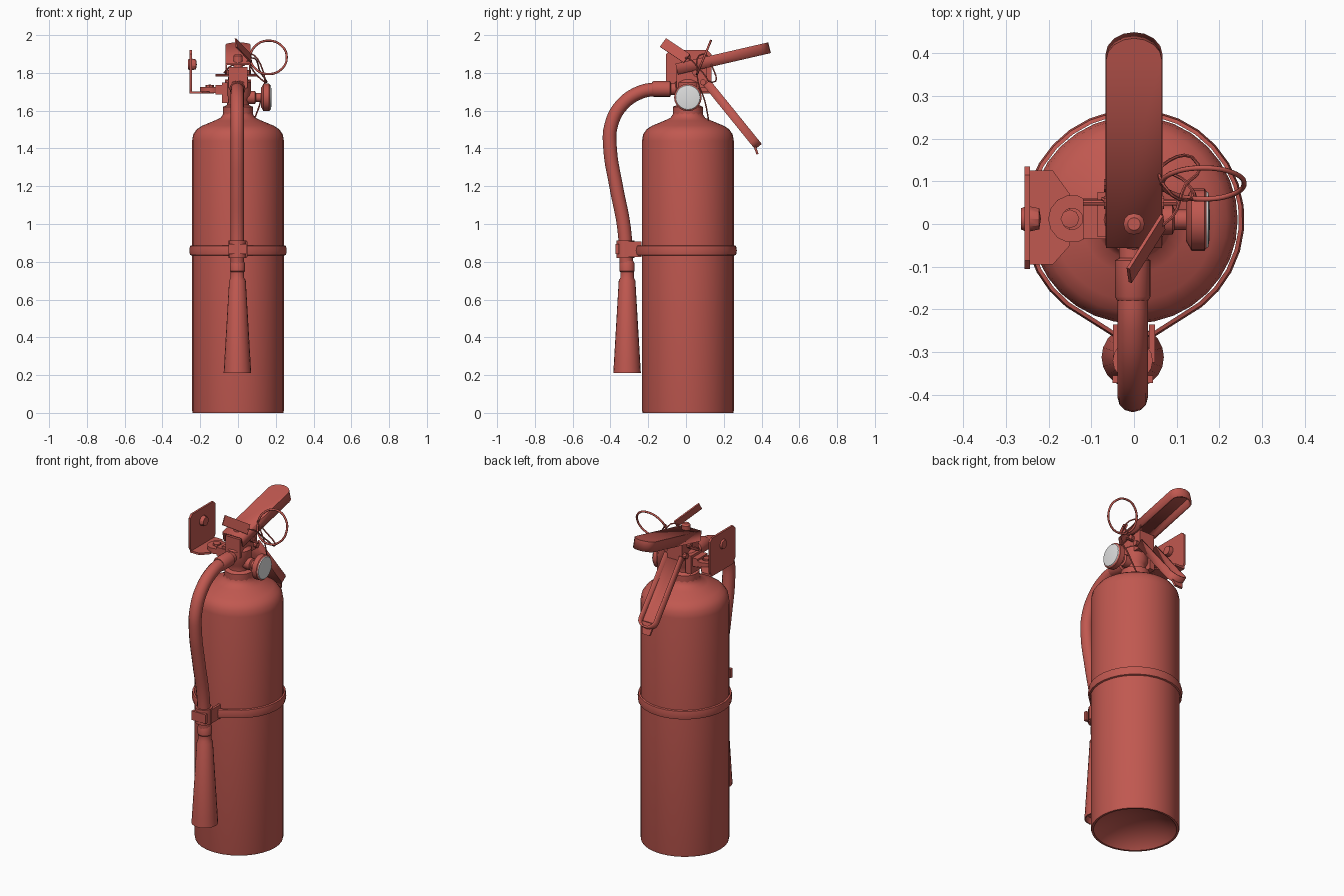
import bpy, bmesh, math
from mathutils import Matrix, Vector

if "Cube" in bpy.data.objects:
    bpy.data.objects.remove(bpy.data.objects["Cube"])


def material(name, rgb):
    m = bpy.data.materials.new(name)
    m.diffuse_color = (*rgb, 1)
    m.use_nodes = True
    m.node_tree.nodes["Principled BSDF"].inputs["Base Color"].default_value = m.diffuse_color
    return m


RED = material("red_paint", (0.53, 0.098, 0.08))
WHITE = material("gauge_white", (0.74, 0.74, 0.74))


def finish(name, bm, matrix=None, mat=RED, smooth=35):
    bmesh.ops.remove_doubles(bm, verts=bm.verts, dist=1e-5)
    bmesh.ops.recalc_face_normals(bm, faces=bm.faces)
    if matrix:
        bm.transform(matrix)
    me = bpy.data.meshes.new(name)
    bm.to_mesh(me)
    bm.free()
    ob = bpy.data.objects.new(name, me)
    bpy.context.collection.objects.link(ob)
    me.materials.append(mat)
    shade(ob, smooth)
    return ob


def shade(ob, angle=35):
    bpy.ops.object.select_all(action='DESELECT')
    bpy.context.view_layer.objects.active = ob
    ob.select_set(True)
    bpy.ops.object.shade_smooth_by_angle(angle=math.radians(angle))


def place(loc, rx=0, ry=0, rz=0):
    return (Matrix.Translation(loc) @ Matrix.Rotation(math.radians(rz), 4, 'Z')
            @ Matrix.Rotation(math.radians(ry), 4, 'Y')
            @ Matrix.Rotation(math.radians(rx), 4, 'X'))


def lathe(name, profile, matrix=None, segs=24, mat=RED):
    """Revolve (radius, height) points about local z."""
    bm = bmesh.new()
    rings = [[bm.verts.new((r * math.cos(a), r * math.sin(a), z))
              for a in (2 * math.pi * i / segs for i in range(segs))]
             for r, z in ((max(r, 1e-7), z) for r, z in profile)]
    for lo, hi in zip(rings, rings[1:]):
        for i in range(segs):
            j = (i + 1) % segs
            bm.faces.new((lo[i], lo[j], hi[j], hi[i]))
    return finish(name, bm, matrix, mat)


def prism(name, pts, t, matrix=None):
    """Extrude an xy outline by t, centred on local z."""
    bm = bmesh.new()
    f = bm.faces.new([bm.verts.new((x, y, -t / 2)) for x, y in pts])
    new = bmesh.ops.extrude_face_region(bm, geom=[f])["geom"]
    bmesh.ops.translate(bm, vec=(0, 0, t),
                        verts=[v for v in new if isinstance(v, bmesh.types.BMVert)])
    return finish(name, bm, matrix)


def box(name, lo, hi):
    c = [(a + b) / 2 for a, b in zip(lo, hi)]
    x, y, z = [(b - a) / 2 for a, b in zip(lo, hi)]
    return prism(name, [(-x, -y), (x, -y), (x, y), (-x, y)], 2 * z, place(c))


def tube(name, pts, radius, closed=False, sides=2, res=5):
    cu = bpy.data.curves.new(name, 'CURVE')
    cu.dimensions = '3D'
    cu.bevel_depth, cu.bevel_resolution, cu.resolution_u = radius, sides, res
    cu.use_fill_caps = True
    sp = cu.splines.new('BEZIER')
    sp.bezier_points.add(len(pts) - 1)
    sp.use_cyclic_u = closed
    for p, co in zip(sp.bezier_points, pts):
        p.co = co
        p.handle_left_type = p.handle_right_type = 'AUTO'
    ob = bpy.data.objects.new(name, cu)
    bpy.context.collection.objects.link(ob)
    cu.materials.append(RED)
    bpy.ops.object.select_all(action='DESELECT')
    bpy.context.view_layer.objects.active = ob
    ob.select_set(True)
    bpy.ops.object.convert(target='MESH')
    shade(bpy.context.object, 50)


def channel(name, w, length, depth, matrix):
    """Pressed sheet lever along local y with a rounded end and side walls."""
    bm = bmesh.new()
    pts = [(w, 0)]
    for i in range(9):
        a = math.pi * i / 8
        pts.append((w * math.cos(a), length - w * 0.8 + w * 0.8 * math.sin(a)))
    pts.append((-w, 0))
    top = [bm.verts.new((x, y, 0)) for x, y in pts]
    low = [bm.verts.new((x, y, -depth)) for x, y in pts]
    bm.faces.new(top)
    for i in range(len(pts) - 1):
        bm.faces.new((top[i], low[i], low[i + 1], top[i + 1]))
    ob = finish(name, bm, matrix)
    s = ob.modifiers.new("thickness", 'SOLIDIFY')
    s.thickness, s.offset = 0.01, 0


CY = 0.01  # tank axis in y

# Tank with recessed base and rounded shoulder
lathe("tank", [(0, 0.09), (0.12, 0.07), (0.2, 0.03), (0.228, 0.0), (0.24, 0.0), (0.243, 0.012),
               (0.243, 1.44), (0.237, 1.475), (0.218, 1.502), (0.19, 1.52), (0.125, 1.547),
               (0.092, 1.562), (0.08, 1.58), (0.076, 1.6), (0, 1.6)], place((0, CY, 0)), 32)

# Valve: collar, waist and body
lathe("valve_body", [(0, 1.57), (0.08, 1.57), (0.08, 1.62), (0.058, 1.63), (0.058, 1.66),
                     (0.07, 1.68), (0.07, 1.75), (0.052, 1.765), (0.05, 1.83), (0, 1.83)],
      place((0, CY, 0)), 16)
box("lever_mount", (-0.05, -0.05, 1.72), (0.05, 0.11, 1.83))
lathe("valve_stem", [(0, 1.8), (0.025, 1.8), (0.025, 1.89), (0.015, 1.9), (0, 1.9)],
      place((0, 0, 0)), 12)

# Squeeze lever above, carrying handle below
channel("squeeze_lever", 0.062, 0.5, 0.055, place((0, -0.055, 1.845), 13))
channel("carry_handle", 0.05, 0.43, -0.042, place((0, 0.095, 1.735), -51))
prism("handle_tip", [(-0.04, 0), (0.04, 0), (0.025, 0.07), (-0.025, 0.07)], 0.012,
      place((0, 0.355, 1.435), -70))
for z, y in ((1.80, 0.05), (1.75, 0.09)):
    lathe("pivot_pin", [(0, -0.07), (0.016, -0.07), (0.016, 0.07), (0, 0.07)],
          place((0, y, z), 0, 90), 10)

# Hose coupling, hose and horn
lathe("hose_coupling", [(0, 0.03), (0.032, 0.03), (0.032, 0.08), (0.042, 0.085),
                        (0.042, 0.17), (0.036, 0.18), (0, 0.18)], place((-0.003, 0, 1.715), 90), 16)
tube("hose", [(-0.003, -0.14, 1.715), (-0.003, -0.235, 1.7), (-0.003, -0.34, 1.63),
              (-0.003, -0.397, 1.52), (-0.003, -0.402, 1.4), (-0.003, -0.37, 1.2),
              (-0.003, -0.328, 0.98), (-0.003, -0.315, 0.78)], 0.036, sides=4)
lathe("horn", [(0, 0.24), (0.055, 0.24), (0.066, 0.21), (0.073, 0.21), (0.07, 0.26), (0.044, 0.7),
               (0.036, 0.715), (0.036, 0.745), (0.04, 0.75), (0.04, 0.79), (0.033, 0.805),
               (0, 0.805)], place((-0.003, -0.312, 0)), 20)

# Tank strap that narrows to the hose clip
path = []
for i in range(25):
    a = math.radians(-52 + 284 * i / 24)
    path.append(Vector((0.246 * math.cos(a), CY + 0.246 * math.sin(a))))
path += [Vector((-0.045, -0.252)), Vector((0.045, -0.252))]
section = [(0, 0.833), (0.009, 0.836), (0.013, 0.86), (0.009, 0.884), (0, 0.887)]
bm = bmesh.new()
rings = []
for p in path:
    out = (p - Vector((0, CY))).normalized()
    rings.append([bm.verts.new((*(p + out * d), z)) for d, z in section])
for a, b in zip(rings, rings[1:] + rings[:1]):
    for k in range(5):
        m = (k + 1) % 5
        bm.faces.new((a[k], a[m], b[m], b[k]))
finish("tank_strap", bm)
lathe("hose_clip", [(0.034, 0.82), (0.047, 0.82), (0.047, 0.912), (0.034, 0.912), (0.034, 0.82)],
      place((-0.003, -0.32, 0)), 16)
for s in (-1, 1):
    x = s * 0.042
    box("clip_ear", (x - 0.007, -0.325, 0.825), (x + 0.007, -0.235, 0.908))
box("clip_buckle", (-0.05, -0.372, 0.84), (0.045, -0.355, 0.895))

# Pressure gauge facing +x
lathe("gauge_stem", [(0, 0.04), (0.035, 0.04), (0.035, 0.09), (0.024, 0.095), (0.024, 0.13),
                     (0, 0.13)], place((0, CY, 1.67), 0, 90), 12)
lathe("gauge_case", [(0, 0.122), (0.05, 0.122), (0.073, 0.135), (0.073, 0.165), (0.066, 0.17),
                     (0, 0.17)], place((0, CY, 1.67), 0, 90), 20)
lathe("gauge_face", [(0.067, 0.168), (0.064, 0.174), (0.045, 0.177), (0, 0.178)],
      place((0, CY, 1.67), 0, 90), 20, WHITE)

# Wall hanger: upright plate, tapered foot, eyelet and arm
prism("hanger_plate", [(-0.105, 1.72), (-0.085, 1.69), (0.115, 1.69), (0.135, 1.72), (0.135, 1.9),
                       (0.115, 1.92), (-0.085, 1.92), (-0.105, 1.9)], 0.012,
      Matrix(((0, 0, 1, -0.25), (1, 0, 0, 0), (0, 1, 0, 0), (0, 0, 0, 1))))
prism("hanger_foot", [(-0.255, -0.095), (-0.19, -0.095), (-0.15, -0.05), (-0.15, 0.07),
                      (-0.19, 0.125), (-0.255, 0.125)], 0.012, place((0, 0, 1.696)))
lathe("hanger_eyelet", [(0.025, -0.012), (0.056, -0.012), (0.056, 0.02), (0.025, 0.02),
                        (0.025, -0.012)], place((-0.145, 0.012, 1.705)), 14)
lathe("hanger_foot_bolt", [(0, 0), (0.022, 0), (0.022, 0.045), (0, 0.048)],
      place((-0.15, 0.012, 1.69)), 8)
box("hanger_arm", (-0.12, -0.035, 1.685), (-0.06, 0.06, 1.735))
box("hanger_lug", (-0.085, -0.03, 1.64), (-0.05, 0.075, 1.75))
lathe("hanger_bolt", [(0, -0.015), (0.026, -0.015), (0.032, 0), (0.026, 0.028), (0, 0.032)],
      place((-0.25, 0.012, 1.845), 0, 90), 10)

# Safety pin with pull ring
lathe("safety_pin", [(0, -0.12), (0.007, -0.12), (0.007, 0.1), (0, 0.1)],
      place((0, 0.05, 1.787), 0, 90), 8)
tilt = Vector((0, 0.38, 0.92))
ring = []
for i in range(8):
    a = math.pi * i / 4
    ring.append(Vector((0.162, 0.095, 1.882)) + 0.096 * (Vector((math.cos(a), 0, 0)) + tilt * math.sin(a)))
tube("pull_ring", ring, 0.006, closed=True, res=6)

# Seal tag and tamper wire
along = Vector((0.085, 0.135, -0.09)).normalized()
across = Vector((-0.1, 0.35, 0.6))
across = (across - along * across.dot(along)).normalized()
normal = along.cross(across)
m = Matrix((along, across, normal)).transposed().to_4x4()
m.translation = (0.028, -0.058, 1.918)
prism("seal_tag", [(-0.085, -0.028), (0.085, -0.028), (0.085, 0.028), (-0.085, 0.028)], 0.008, m)
tube("tamper_wire", [(-0.075, 0.06, 1.8), (-0.03, 0.03, 1.84), (0.03, 0.0, 1.84), (0.07, 0.0, 1.88),
                     (0.12, 0.09, 1.8), (0.15, 0.14, 1.75), (0.07, 0.14, 1.83), (0.07, 0.09, 1.9),
                     (0.14, 0.06, 1.78), (0.12, 0.1, 1.65), (0.085, 0.12, 1.55)], 0.004, sides=1)
